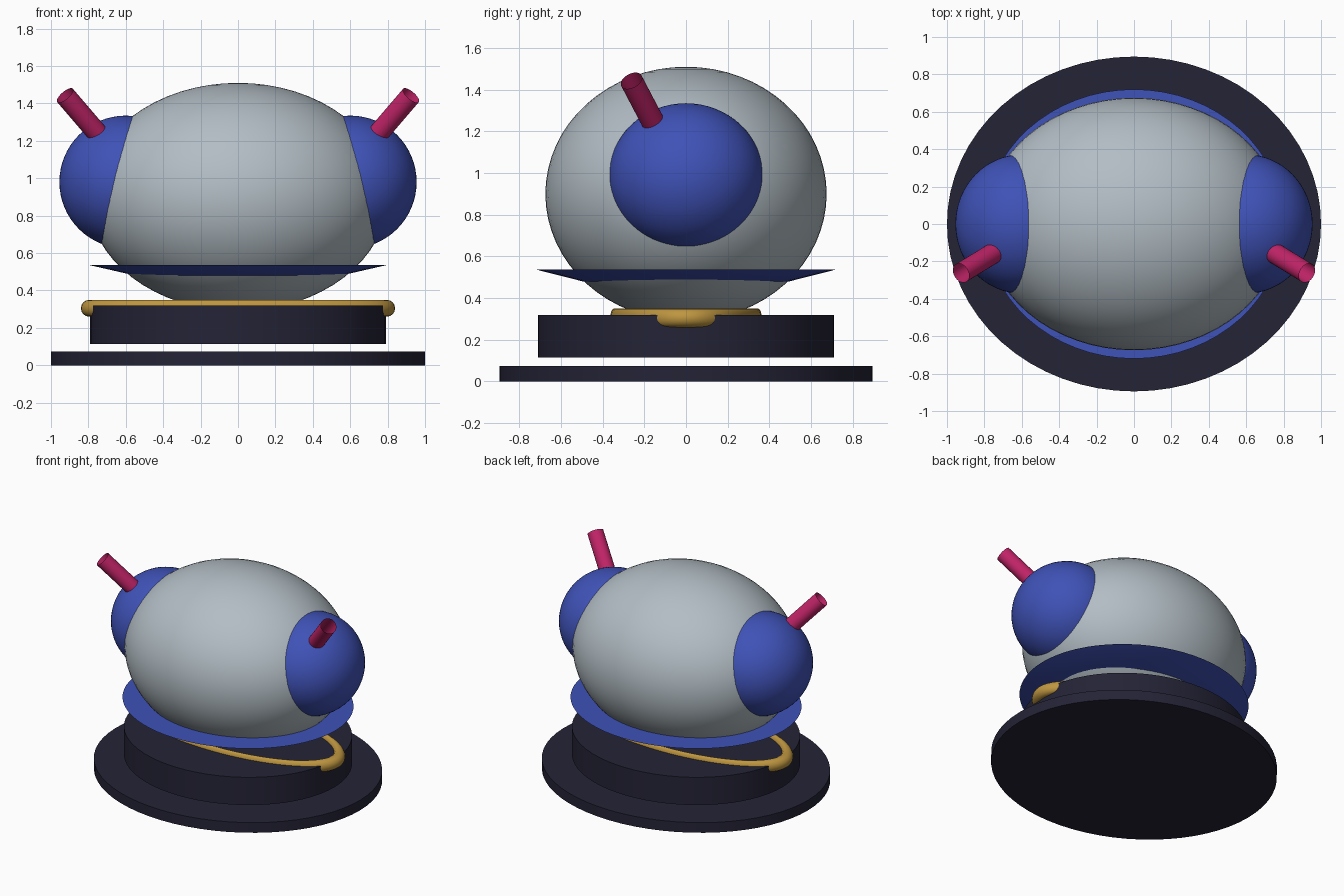
import bpy
import math
from mathutils import Vector

if "Cube" in bpy.data.objects:
    bpy.data.objects.remove(bpy.data.objects["Cube"])


def material(name, rgb):
    """Flat colour from 0-255 display values, converted to linear."""
    m = bpy.data.materials.new(name)
    lin = [c / 255 / 12.92 if c / 255 <= 0.04045 else ((c / 255 + 0.055) / 1.055) ** 2.4 for c in rgb]
    m.diffuse_color = (*lin, 1)
    m.use_nodes = True
    m.node_tree.nodes["Principled BSDF"].inputs["Base Color"].default_value = m.diffuse_color
    return m


GREY = material("pale_grey", (178, 189, 196))
BLUE = material("indigo_blue", (63, 82, 183))
PINK = material("magenta", (194, 36, 104))
GOLD = material("gold", (190, 150, 64))
DARK = material("dark_navy", (36, 35, 54))


def finish(name, mat, scale=(1, 1, 1)):
    ob = bpy.context.object
    ob.name = name
    ob.scale = scale
    ob.data.materials.append(mat)
    bpy.ops.object.transform_apply(location=False, rotation=False, scale=True)
    bpy.ops.object.shade_smooth_by_angle(angle=math.radians(35))
    return ob


def ellipsoid(name, mat, centre, radii):
    bpy.ops.mesh.primitive_uv_sphere_add(segments=64, ring_count=32, radius=1, location=centre)
    return finish(name, mat, radii)


def oval_frustum(name, mat, low, high, z0, z1, squash):
    bpy.ops.mesh.primitive_cone_add(vertices=64, radius1=low, radius2=high, depth=z1 - z0,
                                    location=(0, 0, (z0 + z1) / 2))
    return finish(name, mat, (1, squash, 1))


# Oval base plate and the raised tier hovering above it
oval_frustum("base_plate", DARK, 1.0, 1.0, 0, 0.075, 0.895)
oval_frustum("base_tier", DARK, 0.79, 0.79, 0.115, 0.32, 0.9)

# Narrow gold ring lying on the tier
bpy.ops.mesh.primitive_torus_add(major_radius=0.795, minor_radius=0.045, major_segments=72,
                                 minor_segments=16, location=(0, 0, 0.305))
finish("gold_ring", GOLD, (1, 0.433, 1))

# Body with a flared collar around its lower part
ellipsoid("body", GREY, (0, 0, 0.9), (0.8, 0.675, 0.61))
oval_frustum("collar", BLUE, 0.55, 0.8, 0.48, 0.537, 0.9)

# Side domes, each with an open tube pointing up, out and forward
for side, label in ((1, "right"), (-1, "left")):
    ellipsoid(label + "_dome", BLUE, (0.6 * side, 0, 0.98), (0.355, 0.372, 0.355))
    tip = Vector((0.925 * side, -0.262, 1.443))
    axis = Vector((0.18 * side, -0.11, 0.21))
    root = tip - axis * 1.2
    bpy.ops.mesh.primitive_cylinder_add(vertices=32, radius=0.055, depth=(tip - root).length,
                                        end_fill_type='NOTHING', location=(tip + root) / 2,
                                        rotation=axis.to_track_quat('Z', 'Y').to_euler())
    finish(label + "_tube", PINK)
